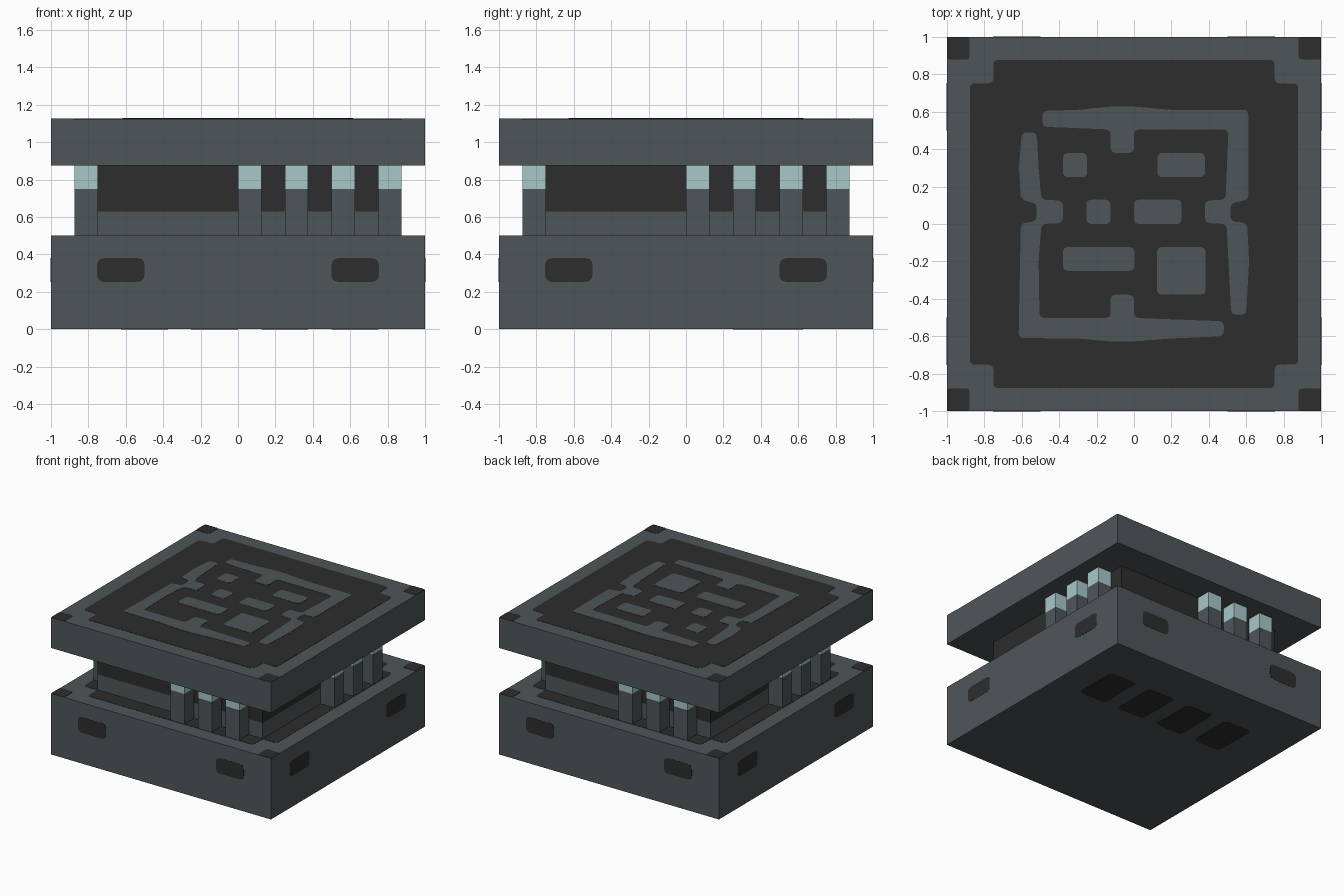
import bpy, bmesh, math
from mathutils import Matrix, Vector

cube = bpy.data.objects.get("Cube")
if cube:
    bpy.data.objects.remove(cube, do_unlink=True)


def material(name, rgb):
    lin = [((c / 255 + 0.055) / 1.055) ** 2.4 for c in rgb]
    m = bpy.data.materials.new(name)
    m.use_nodes = True
    m.diffuse_color = (*lin, 1)
    bsdf = m.node_tree.nodes["Principled BSDF"]
    bsdf.inputs["Base Color"].default_value = (*lin, 1)
    bsdf.inputs["Roughness"].default_value = 0.8
    return m


GREY = material("slate_grey", (78, 86, 89))
DARK = material("charcoal", (45, 45, 45))
PALE = material("pale_teal", (168, 199, 201))


def finish(name, bm, mat):
    bmesh.ops.recalc_face_normals(bm, faces=bm.faces)
    mesh = bpy.data.meshes.new(name)
    bm.to_mesh(mesh)
    bm.free()
    mesh.materials.append(mat)
    obj = bpy.data.objects.new(name, mesh)
    bpy.context.collection.objects.link(obj)
    return obj


def boxes(name, bounds, mat):
    """Each bound is (x0, x1, y0, y1, z0, z1)."""
    bm = bmesh.new()
    for x0, x1, y0, y1, z0, z1 in bounds:
        m = (Matrix.Translation(((x0 + x1) / 2, (y0 + y1) / 2, (z0 + z1) / 2))
             @ Matrix.Diagonal((x1 - x0, y1 - y0, z1 - z0, 1)))
        bmesh.ops.create_cube(bm, size=1, matrix=m)
    return finish(name, bm, mat)


def rect(x0, x1, y0, y1):
    return [(x0, y0), (x1, y0), (x1, y1), (x0, y1)]


def rounded(points, r):
    """Round every corner of an outline with a short curve."""
    pts = [Vector(p) for p in points]
    out = []
    for i, p in enumerate(pts):
        a, b = pts[i - 1] - p, pts[(i + 1) % len(pts)] - p
        s = p + a.normalized() * min(r, a.length * 0.45)
        e = p + b.normalized() * min(r, b.length * 0.45)
        for t in (0, 0.25, 0.5, 0.75, 1):
            out.append(s * (1 - t) ** 2 + p * 2 * t * (1 - t) + e * t * t)
    return out


def plates(name, outlines, mat, places, top=0.002, r=0.03):
    """Thin rounded plates lying on the surface of each placement matrix."""
    bm = bmesh.new()
    for place in places:
        for outline in outlines:
            pts = rounded(outline, r)
            lo, hi = ([bm.verts.new(place @ Vector((p.x, p.y, z))) for p in pts]
                      for z in (-0.002, top))
            bm.faces.new(hi)
            bm.faces.new(lo[::-1])
            n = len(pts)
            for i in range(n):
                j = (i + 1) % n
                bm.faces.new((lo[i], lo[j], hi[j], hi[i]))
    return finish(name, bm, mat)


def turn(k):
    return Matrix.Rotation(k * math.pi / 2, 4, 'Z')


# Slabs and core
boxes("base_slab", [(-1, 1, -1, 1, 0, 0.5)], GREY)
boxes("top_slab", [(-1, 1, -1, 1, 0.875, 1.125)], GREY)
boxes("core_lower_band", [(-0.75, 0.75, -0.75, 0.75, 0.5, 0.63)], GREY)
boxes("core_upper_band", [(-0.75, 0.75, -0.75, 0.75, 0.63, 0.875)], DARK)

# Three pillars per side, repeated by quarter turns
for k, side in enumerate(("front", "left", "back", "right")):
    for part, z0, z1, mat in (("pillar_shafts", 0.5, 0.75, GREY),
                              ("pillar_caps", 0.75, 0.875, PALE)):
        obj = boxes(f"{side}_{part}",
                    [(x, x + 0.125, -0.875, -0.75, z0, z1) for x in (0, 0.25, 0.5)], mat)
        obj.data.transform(turn(k))

# Dark notched panels and corner squares on both slabs
on_base = Matrix.Translation((0, 0, 0.5))
on_top = Matrix.Translation((0, 0, 1.125))
o, i = 0.878, 0.752
panel = [(o, -i), (o, i), (i, i), (i, o), (-i, o), (-i, i),
         (-o, i), (-o, -i), (-i, -i), (-i, -o), (i, -o), (i, -i)]
plates("dark_panels", [panel], DARK, [on_base, on_top])
corners = [[(sx * x, sy * y) for x, y in rect(0.88, 1, 0.88, 1)]
           for sx in (-1, 1) for sy in (-1, 1)]
plates("corner_squares", corners, DARK, [on_base, on_top], r=0.015)

# Raised maze pattern on the lid
upper_path = [(-0.49, 0.605), (-0.3, 0.61), (-0.125, 0.628), (0, 0.628), (0.2, 0.61),
              (0.612, 0.61), (0.612, 0.13), (0.515, 0.11), (0.515, 0.015),
              (0.605, 0.005), (0.615, -0.2), (0.6, -0.485), (0.52, -0.485),
              (0.505, -0.2), (0.495, 0), (0.38, 0.005), (0.38, 0.125), (0.49, 0.13),
              (0.505, 0.505), (0, 0.505), (0, 0.38), (-0.125, 0.38),
              (-0.125, 0.505), (-0.49, 0.52)]
lower_path = [(-0.6, 0.49), (-0.615, 0.3), (-0.605, 0.13), (-0.52, 0.11),
              (-0.52, 0.015), (-0.605, 0.005), (-0.617, -0.61), (-0.3, -0.612),
              (-0.125, -0.628), (0, -0.628), (0.2, -0.612), (0.48, -0.6),
              (0.48, -0.52), (0, -0.502), (0, -0.378), (-0.125, -0.378),
              (-0.125, -0.502), (-0.505, -0.502), (-0.51, -0.2), (-0.495, 0),
              (-0.38, 0.005), (-0.38, 0.125), (-0.495, 0.13), (-0.51, 0.3), (-0.52, 0.49)]
islands = [rect(-0.38, -0.25, 0.25, 0.38), rect(0.125, 0.38, 0.25, 0.38),
           rect(-0.255, -0.125, 0, 0.13), rect(0, 0.255, 0, 0.13),
           rect(-0.38, 0.003, -0.25, -0.123), rect(0.123, 0.383, -0.378, -0.123)]
plates("lid_pattern", [upper_path, lower_path] + islands, GREY, [on_top], top=0.004)

# Two slots on each side of the base
sides = [turn(k) @ Matrix.Translation((0, -1, 0)) @ Matrix.Rotation(math.pi / 2, 4, 'X')
         for k in range(4)]
plates("side_slots", [rect(x, x + 0.253, 0.253, 0.38) for x in (-0.753, 0.5)],
       DARK, sides, top=0.0015, r=0.04)

# Row of four slots under the base
under = Matrix.Rotation(math.pi, 4, 'X')
plates("bottom_slots", [rect(x, x + 0.25, -0.625, -0.25)
                        for x in (-0.625, -0.25, 0.125, 0.5)],
       DARK, [under], top=0.0015, r=0.04)
